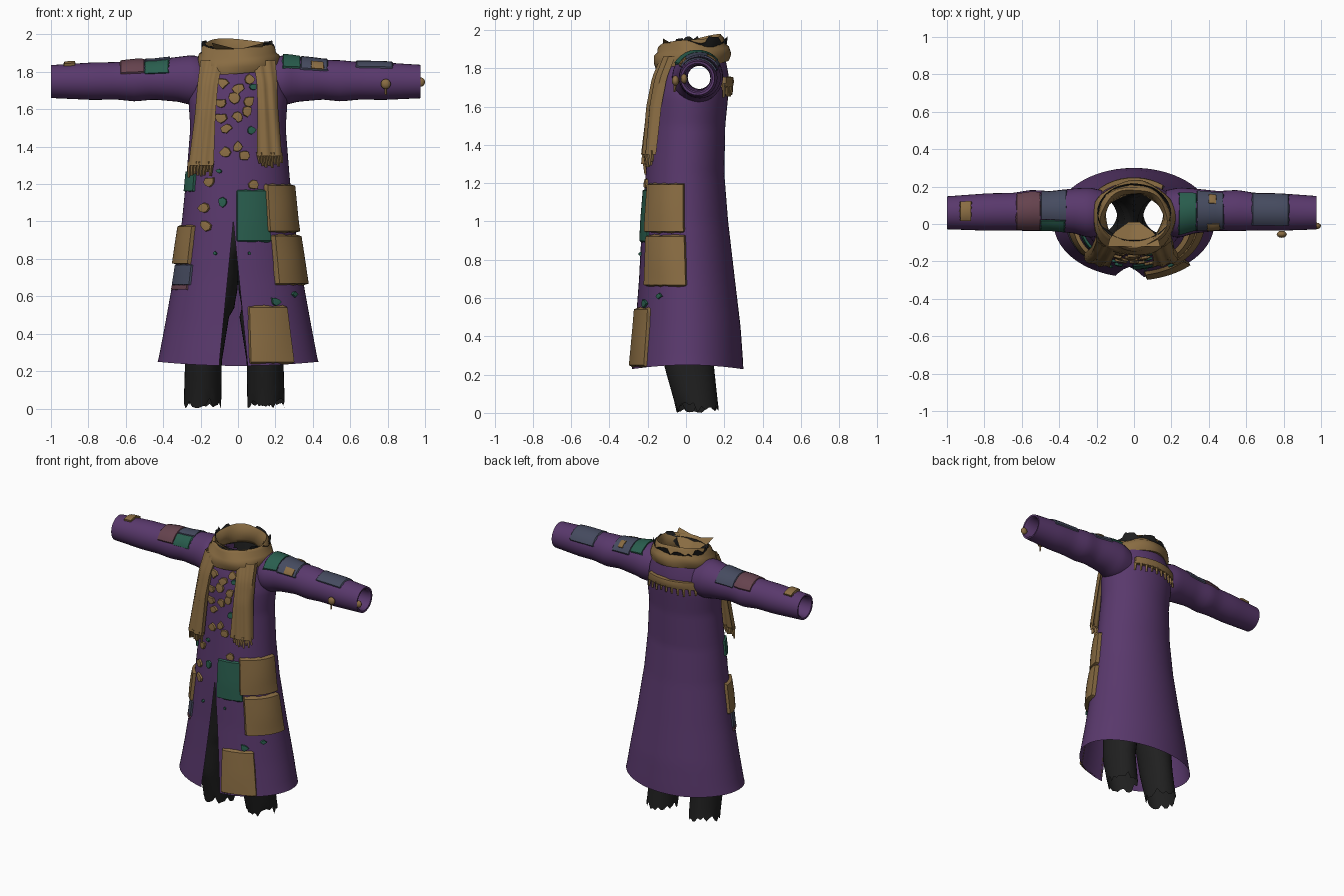
import bpy, bmesh, random
from math import sin, cos, pi, asin, hypot

random.seed(4)
if "Cube" in bpy.data.objects:
    bpy.data.objects.remove(bpy.data.objects["Cube"])


def material(name, r, g, b):
    m = bpy.data.materials.new(name)
    m.use_nodes = True
    m.diffuse_color = (r, g, b, 1)
    bsdf = m.node_tree.nodes["Principled BSDF"]
    bsdf.inputs["Base Color"].default_value = (r, g, b, 1)
    bsdf.inputs["Roughness"].default_value = 0.9
    return m


PURPLE = material("purple cloth", .1, .04, .15)
GOLD = material("tan wool", .25, .15, .055)
BLACK = material("black cloth", .014, .014, .014)
GREEN = material("green patch", .022, .11, .075)
SLATE = material("slate patch", .06, .07, .115)
MAUVE = material("mauve patch", .13, .055, .075)


def grid(name, rows, mat, closed=False, hole=None, angle=.7):
    """Skin rows of points; optionally close each row and drop faces by rule."""
    bm = bmesh.new()
    vs = [[bm.verts.new(p) for p in row] for row in rows]
    n = len(rows[0])
    for r0, r1 in zip(vs, vs[1:]):
        for j in range(n if closed else n - 1):
            k = (j + 1) % n
            bm.faces.new((r0[j], r0[k], r1[k], r1[j]))
    bmesh.ops.remove_doubles(bm, verts=bm.verts, dist=.0004)
    if hole:
        bad = [f for f in bm.faces if hole(f.calc_center_median())]
        bmesh.ops.delete(bm, geom=bad, context='FACES')
    bmesh.ops.recalc_face_normals(bm, faces=bm.faces)
    me = bpy.data.meshes.new(name)
    bm.to_mesh(me)
    bm.free()
    me.materials.append(mat)
    ob = bpy.data.objects.new(name, me)
    bpy.context.collection.objects.link(ob)
    bpy.ops.object.select_all(action='DESELECT')
    ob.select_set(True)
    bpy.context.view_layer.objects.active = ob
    bpy.ops.object.shade_smooth_by_angle(angle=angle)
    return ob


def lookup(table, t):
    """Linear interpolation of a table keyed by its first column."""
    t = min(max(t, table[0][0]), table[-1][0])
    for a, b in zip(table, table[1:]):
        if t <= b[0]:
            f = (t - a[0]) / (b[0] - a[0])
            return [p + (q - p) * f for p, q in zip(a[1:], b[1:])]


def span(a, b, n):
    return [a + (b - a) * i / n for i in range(n + 1)]


# Body sections: height, half width, front y, back y
COAT = [(.24, .43, -.285, .3), (.45, .39, -.265, .285), (.7, .345, -.245, .255),
        (1, .3, -.23, .22), (1.25, .275, -.21, .2), (1.5, .255, -.19, .205),
        (1.65, .265, -.18, .22), (1.75, .25, -.16, .225), (1.83, .22, -.13, .21),
        (1.9, .18, -.1, .19)]
SHIRT = [(.95, .24, -.17, .17), (1.5, .22, -.15, .17), (1.75, .2, -.12, .18),
         (1.88, .175, -.08, .19), (1.96, .2, -.1, .22)]
# Sleeve sections: distance out, centre y, centre z, radius
SLEEVE = [(.17, .06, 1.745, .12), (.24, .06, 1.755, .135), (.32, .07, 1.76, .12),
          (.45, .07, 1.758, .106), (.55, .072, 1.752, .11), (.65, .066, 1.752, .1),
          (.78, .064, 1.75, .1), (1, .06, 1.748, .088)]


def body(table, a, z, off=0):
    hw, yf, yb = lookup(table, z)
    return ((hw + off) * sin(a), (yf + yb) / 2 - ((yb - yf) / 2 + off) * cos(a), z)


def coat(a, z, off=0):
    return body(COAT, a, z, off)


def front(x, z, off=0):
    return coat(asin(max(-1, min(1, x / lookup(COAT, z)[0]))), z, off)


def sleeve(x, b, off=0):
    cy, cz, r = lookup(SLEEVE, abs(x))
    return (x, cy - (r + off) * cos(b), cz + (r + off) * sin(b))


def armhole(c):
    return abs(c.x) > .1 and hypot(c.y - .06, c.z - 1.75) < .1


# Long coat with a front slit
rows = []
for z in span(.24, 1, 20) + span(1.03, 1.9, 32):
    hw = lookup(COAT, z)[0]
    gap = asin(max(0, .1 * (1 - z)) / hw)
    mid = asin(-.025 / hw)
    row = []
    for a in span(mid + gap, mid + 2 * pi - gap, 64):
        x, y, zz = coat(a, z)
        row.append((x, y, zz + (.022 * sin(a) ** 2 - .012 if z < .25 else 0)))
    rows.append(row)
grid("coat_body", rows, PURPLE, hole=armhole)

# Sleeves with folded-in cuffs
around = span(0, 2 * pi, 32)[:-1]
for side, tip, label in ((1, .975, "left"), (-1, 1, "right")):
    rows = [[sleeve(side * x, b) for b in around] for x in span(.17, tip, 28)]
    for back, inset in ((.002, .012), (.015, .022), (.2, .035), (.4, .045)):
        rows.append([sleeve(side * (tip - back), b, -inset) for b in around])
    grid(label + "_sleeve", rows, PURPLE, closed=True)

# Black undershirt with a ragged collar
rows = [[body(SHIRT, a, z) for a in span(0, 2 * pi, 48)[:-1]] for z in span(.95, 1.92, 32)]
ragged = []
for a in span(0, 2 * pi, 48)[:-1]:
    x, y, z = body(SHIRT, a, 1.95)
    ragged.append((x, y, z + random.uniform(-.025, .022) - .06 * max(0, cos(a)) ** 4))
grid("undershirt", rows + [ragged], BLACK, closed=True, hole=armhole)

# Trouser legs: height, centre x, centre y, radius x, radius y
LEG = [(.02, .17, .06, .1, .11), (.25, .165, .015, .098, .13), (.6, .13, .0, .12, .14),
       (.8, .1, 0, .13, .16), (.96, 0, 0, .24, .17)]
for side, label in ((1, "left"), (-1, "right")):
    rows = []
    for z in span(.02, .96, 20):
        cx, cy, rx, ry = lookup(LEG, z)
        lean = -.02 if z < .5 else 0
        rows.append([(side * max(0, cx + rx * cos(b)) + lean, cy + ry * sin(b),
                      z + (random.uniform(-.02, .035) if z < .03 else 0)) for b in around])
    grid(label + "_trouser_leg", rows, BLACK, closed=True)


def patch(name, fn, u, v, off, mat, rough=0):
    """Sewn-on piece that follows a surface, with edges turned down to it."""
    us, vs = ([0, .03] + span(.1, .9, 8) + [.97, 1] for _ in range(2))
    rows = []
    for s in us:
        row = []
        for t in vs:
            edge = s in (0, 1) or t in (0, 1)
            j = random.uniform(-rough, rough)
            row.append(fn(u[0] + (u[1] - u[0]) * s + j * (s in (0, 1)),
                          v[0] + (v[1] - v[0]) * t + j * (t in (0, 1)),
                          -.002 if edge else off * (1 + .2 * sin(pi * s) * sin(pi * t))))
        rows.append(row)
    grid(name, rows, mat)


# Pockets and cloth patches on the coat: angle range, height range, thickness
for name, u, v, off, mat in (
        ("upper_pocket", (.52, 1.56), (.94, 1.2), .025, GOLD),
        ("lower_pocket", (.6, 1.57), (.66, .93), .028, GOLD),
        ("hem_patch", (.14, .76), (.24, .55), .018, GOLD),
        ("green_chest_patch", (-.03, .6), (.89, 1.17), .009, GREEN),
        ("right_pocket", (-1.57, -.85), (.77, .98), .02, GOLD),
        ("right_slate_patch", (-1.4, -.8), (.66, .77), .009, SLATE),
        ("right_mauve_patch", (-1.4, -.85), (.635, .66), .008, MAUVE),
        ("right_green_patch", (-1.4, -.95), (1.16, 1.27), .012, GREEN),
        ("back_tab", (pi - .65, pi + .85), (1.7, 1.755), .022, GOLD)):
    patch(name, coat, u, v, off, mat, .004)

# Patches over the sleeves: reach along arm, angle range
for name, u, v, mat in (
        ("left_green_patch", (.24, .335), (.5, 2.5), GREEN),
        ("left_slate_patch", (.335, .48), (.45, 2.7), SLATE),
        ("left_gold_patch", (.39, .46), (.5, .95), GOLD),
        ("left_gold_back_patch", (.4, .44), (1.9, 2.4), GOLD),
        ("left_outer_patch", (.63, .83), (.75, 2.8), SLATE),
        ("right_green_strip", (-.5, -.37), (.3, 1.1), GREEN),
        ("right_slate_sleeve_patch", (-.5, -.36), (1.1, 2.8), SLATE),
        ("right_mauve_sleeve_patch", (-.63, -.5), (.35, 2.7), MAUVE),
        ("right_cuff_patch", (-.93, -.87), (1.1, 2.2), GOLD)):
    patch(name, sleeve, u, v, .013 if mat is GOLD else .007, mat, .006)


# Small scraps scattered over the front
def scrap(name, x, z, size, mat):
    spin = [(b, random.uniform(.65, 1.15) * size) for b in span(0, 2 * pi, 8)[:-1]]
    rows = [[front(x + r * k * cos(b), z + r * k * sin(b), off) for b, r in spin]
            for k, off in ((1, -.002), (.9, .012), (0, .015))]
    grid(name, rows, mat, closed=True)


for x, z in ((-.08, 1.74), (0, 1.71), (.06, 1.76), (-.09, 1.63), (-.02, 1.66), (.06, 1.64),
             (.05, 1.59), (0, 1.56), (-.09, 1.55), (-.06, 1.5), (0, 1.4), (.03, 1.35),
             (-.07, 1.37), (-.15, 1.21), (.08, 1.2), (-.18, 1.07), (-.17, .98)):
    scrap("gold_scrap", x, z, .032, GOLD)
for x, z, size in ((-.08, 1.1, .03), (.07, 1.49, .025), (.08, 1.72, .02), (-.1, 1.27, .015),
                   (.2, .57, .03), (.3, .61, .015), (-.12, .83, .01), (.06, .83, .01)):
    scrap("green_scrap", x, z, size, GREEN)

# Scarf loop: radial offset and height of its cross-section
LOOP = [(-.03, 1.85), (-.025, 1.92), (-.005, 1.95), (.012, 1.935), (.016, 1.905),
        (.034, 1.89), (.042, 1.85), (.03, 1.815), (-.01, 1.82)]
rows = []
for a in span(0, 2 * pi, 48):
    row = []
    for off, z in LOOP:
        off += .005 * sin(5 * a + z * 30) + .01 * cos(a)
        row.append(((.182 + off) * sin(a), .04 - (.16 + off) * cos(a),
                    z - .025 * cos(a) + .008 * sin(2 * a)))
    rows.append(row)
grid("scarf_loop", rows, GOLD, closed=True, angle=.9)

# Folded scarf cloth inside the collar
grid("scarf_inner_fold", [[(x * w, y, z + abs(x) * .25 * w) for x in span(-1, 1, 8)]
     for w, y, z in ((.14, -.12, 1.92), (.13, -.08, 1.9), (.1, -.04, 1.88), (.03, .01, 1.84))], GOLD)


def strand(name, top, bottom, w, d):
    """Tapered fringe strand."""
    rows = []
    for t in (0, .5, 1):
        c = [p + (q - p) * t for p, q in zip(top, bottom)]
        k = 1 - .45 * t
        rows.append([(c[0] + w * k * i, c[1] + d * k * j, c[2])
                     for i, j in ((-1, 0), (0, -1), (1, 0), (0, 1))])
    grid(name, rows, GOLD, closed=True)


# Scarf tails: height, inner x, outer x, front y
TAIL = [(1.35, .1, .235, -.23), (1.6, .105, .215, -.205), (1.75, .1, .21, -.175), (1.86, .08, .2, -.13)]
for side, drop, label in ((1, 0, "left"), (-1, .05, "right")):
    rows = []
    for z in span(1.35, 1.86, 16):
        x0, x1, y = lookup(TAIL, z)
        loop = [(t, 0) for t in span(0, 1, 10)] + [(t, .035) for t in span(1, 0, 10)]
        low = (1.86 - z) / .51
        rows.append([(side * (x0 + (x1 - x0) * t + .03 * low * (side < 0)),
                      y + d + .035 * t * t + .006 * sin(t * 14 + z * 4), z - drop * low)
                     for t, d in loop])
    grid(label + "_scarf_tail", rows, GOLD, closed=True, angle=.9)
    for i, t in enumerate(span(.07, .93, 7)):
        x = side * (.1 + .135 * t + .03 * (side < 0))
        y = -.212 + .035 * t * t
        strand(label + "_fringe", (x, y, 1.37 - drop),
               (x + side * .008, y + .004, 1.3 - drop + random.uniform(-.015, .015)), .013, .016)

# Fringe under the back tab
for a in span(pi - .6, pi + .8, 9):
    strand("back_fringe", coat(a, 1.72, .012), coat(a, 1.655 + random.uniform(-.01, .015), .016), .014, .012)

# Cuff buttons
for name, loc, size in (("hanging_button", (.79, -.055, 1.735), .027), ("cuff_button", (.975, -.01, 1.745), .025)):
    bpy.ops.mesh.primitive_uv_sphere_add(segments=12, ring_count=8, radius=size, location=loc)
    ob = bpy.context.object
    ob.name = name
    ob.scale.y = .7
    ob.data.materials.append(GOLD)
    bpy.ops.object.shade_smooth()
strand("button_thread", (.79, -.055, 1.73), (.79, -.06, 1.675), .009, .009)
